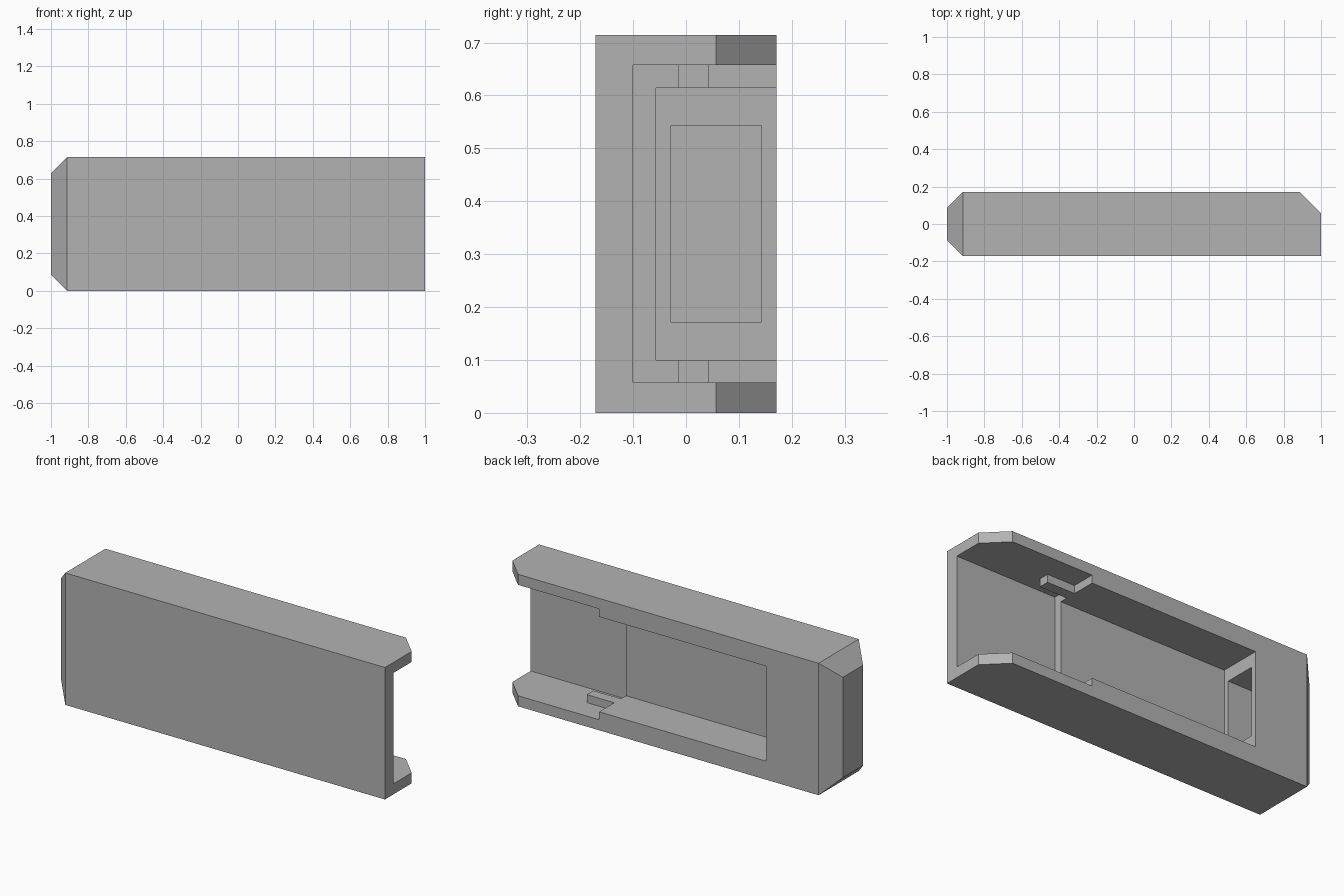
import bpy
import bmesh

# All sizes are whole steps of a small unit
U = 1 / 70
HEIGHT, DEPTH = 50, 12

cube = bpy.data.objects.get("Cube")
if cube:
    bpy.data.objects.remove(cube, do_unlink=True)

grey = bpy.data.materials.new("plain_grey")
grey.use_nodes = True
colour = (0.45, 0.45, 0.45, 1)
grey.diffuse_color = colour
grey.node_tree.nodes["Principled BSDF"].inputs["Base Color"].default_value = colour


def box(name, x, y, z, shape=None):
    """Axis-aligned box from (low, high) pairs, optionally reshaped."""
    bm = bmesh.new()
    bmesh.ops.create_cube(bm, size=1)
    for v in bm.verts:
        v.co = [U * span[int(c > 0)] for c, span in zip(v.co, (x, y, z))]
    if shape:
        shape(bm)
    mesh = bpy.data.meshes.new(name)
    bm.to_mesh(mesh)
    bm.free()
    mesh.materials.append(grey)
    obj = bpy.data.objects.new(name, mesh)
    bpy.context.collection.objects.link(obj)
    return obj


def subtract(target, cutter):
    """Cut one object from another and discard the cutter."""
    cutter.hide_render = True
    mod = target.modifiers.new("cut", "BOOLEAN")
    mod.operation, mod.solver, mod.object = "DIFFERENCE", "EXACT", cutter
    bpy.context.view_layer.update()
    graph = bpy.context.evaluated_depsgraph_get()
    mesh = bpy.data.meshes.new_from_object(target.evaluated_get(graph))
    target.modifiers.clear()
    target.data = mesh
    bpy.data.objects.remove(cutter, do_unlink=True)


def chamfer(bm, test, size):
    edges = [e for e in bm.edges if all(test(v.co) for v in e.verts)]
    bmesh.ops.bevel(bm, geom=edges, offset=size * U, offset_type="OFFSET",
                    segments=1, affect="EDGES", profile=0.5)


def shape_body(bm):
    # Closed end chamfered all round, open end only along the back edge
    chamfer(bm, lambda c: c.x < -0.99, 6)
    chamfer(bm, lambda c: c.x > 0.99 and c.y > 0, 8)


# Outer casing
body = box("casing", (-70, 70), (-DEPTH, DEPTH), (0, HEIGHT), shape_body)

# Wide bay at the open end, leaving a tab at the top and bottom
wide_bay = box("wide_bay_cutter", (28, 80), (-7, 20), (4, HEIGHT - 4))
for low, high in ((0, 7), (HEIGHT - 7, HEIGHT)):
    subtract(wide_bay, box("tab_cutter", (20, 39.5), (-1, 3), (low, high)))
subtract(body, wide_bay)

# Shallower bay in the middle
subtract(body, box("long_bay_cutter", (-42, 30), (-4, 20), (7, HEIGHT - 7)))

# Blind pocket in the end wall
subtract(body, box("pocket_cutter", (-58, -40), (-2, 10), (12, 38)))

body.name = "casing"
for poly in body.data.polygons:
    poly.use_smooth = False
